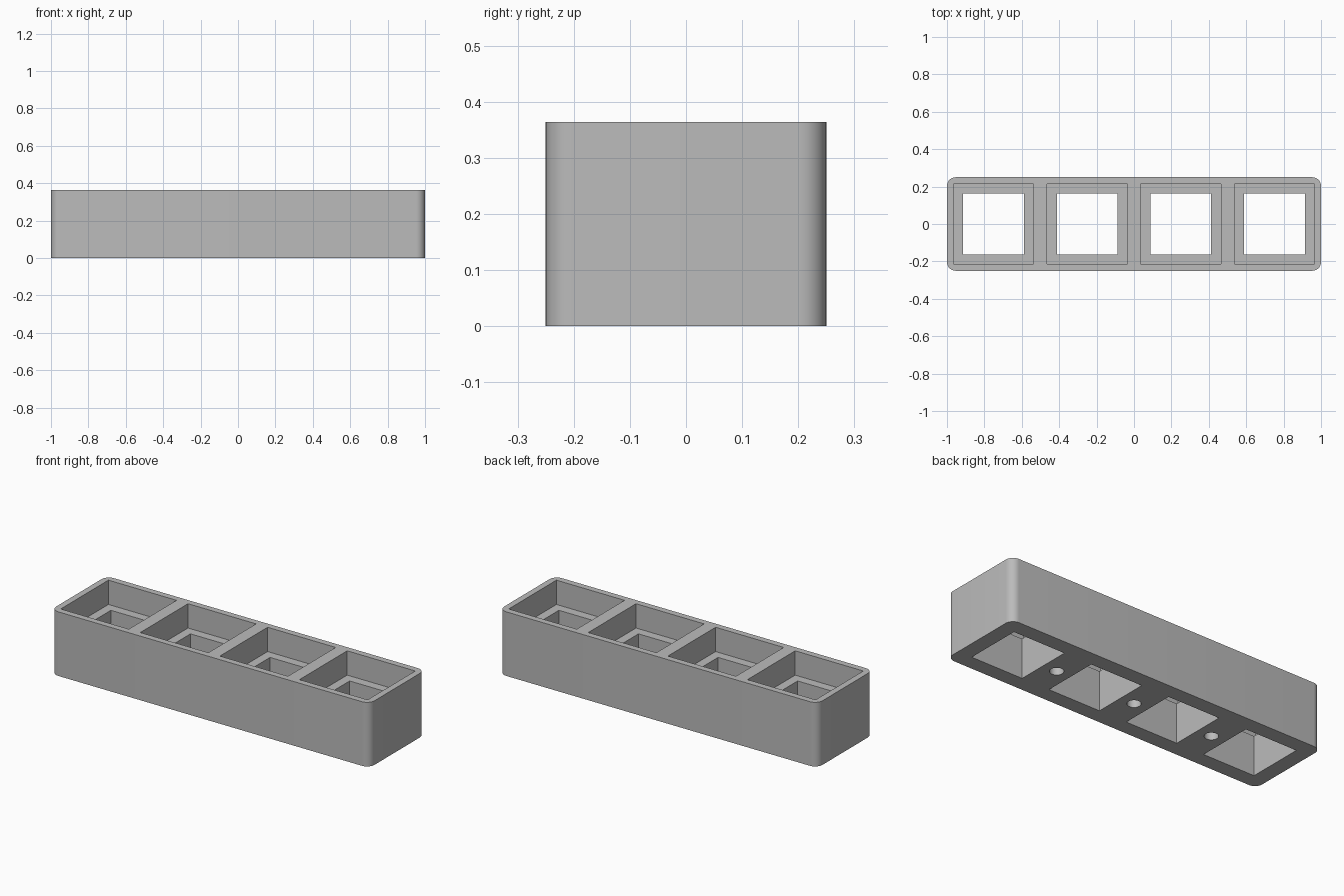
import bpy, bmesh
from mathutils import Matrix, Vector

if "Cube" in bpy.data.objects:
    bpy.data.objects.remove(bpy.data.objects["Cube"], do_unlink=True)

LENGTH, DEPTH, HEIGHT, CORNER = 2.0, 0.5, 0.364, 0.047
PITCH = 0.5
POCKET, OPENING, LEDGE = 0.428, 0.326, 0.226
SCREW_RADIUS, SCREW_DEPTH = 0.036, 0.2

grey = bpy.data.materials.new("grey plastic")
grey.use_nodes = True
colour = (0.5, 0.5, 0.5, 1)
grey.diffuse_color = colour
grey.node_tree.nodes["Principled BSDF"].inputs["Base Color"].default_value = colour


def add_box(bm, x, size_x, size_y, z0, z1):
    place = Matrix.Translation((x, 0, (z0 + z1) / 2))
    scale = Matrix.Diagonal((size_x, size_y, z1 - z0, 1))
    return bmesh.ops.create_cube(bm, size=1, matrix=place @ scale)


def make_object(name, bm):
    mesh = bpy.data.meshes.new(name)
    bm.to_mesh(mesh)
    bm.free()
    mesh.materials.append(grey)
    obj = bpy.data.objects.new(name, mesh)
    bpy.context.collection.objects.link(obj)
    return obj


# Block with rounded upright corners
bm = bmesh.new()
add_box(bm, 0, LENGTH, DEPTH, 0, HEIGHT)
upright = [e for e in bm.edges
           if abs((e.verts[0].co - e.verts[1].co).normalized().z) > 0.9]
bmesh.ops.bevel(bm, geom=upright, offset=CORNER, segments=10,
                profile=0.5, affect='EDGES')
tray = make_object("four_cell_tray", bm)

# Wide pockets above the ledge
pockets = bmesh.new()
# Narrower openings through the floor
openings = bmesh.new()
for i in range(4):
    x = (i - 1.5) * PITCH
    add_box(pockets, x, POCKET, POCKET, LEDGE, HEIGHT + 0.1)
    add_box(openings, x, OPENING, OPENING, -0.1, LEDGE + 0.05)

# Blind screw holes underneath, between the cells
screws = bmesh.new()
for i in range(3):
    z0, z1 = -0.1, SCREW_DEPTH
    bmesh.ops.create_cone(screws, cap_ends=True, segments=32,
                          radius1=SCREW_RADIUS, radius2=SCREW_RADIUS, depth=z1 - z0,
                          matrix=Matrix.Translation(((i - 1) * PITCH, 0, (z0 + z1) / 2)))

# Cut everything, then drop the cutters
bpy.context.view_layer.objects.active = tray
for name, bm in (("pocket_cutter", pockets), ("opening_cutter", openings),
                 ("screw_cutter", screws)):
    cutter = make_object(name, bm)
    cutter.hide_render = True
    mod = tray.modifiers.new(name, 'BOOLEAN')
    mod.operation = 'DIFFERENCE'
    mod.solver = 'EXACT'
    mod.object = cutter
    bpy.ops.object.modifier_apply(modifier=mod.name)
    bpy.data.objects.remove(cutter, do_unlink=True)

# Smooth corners and bores, sharp rims
bpy.ops.object.select_all(action='DESELECT')
tray.select_set(True)
bpy.ops.object.shade_smooth_by_angle(angle=0.6)
